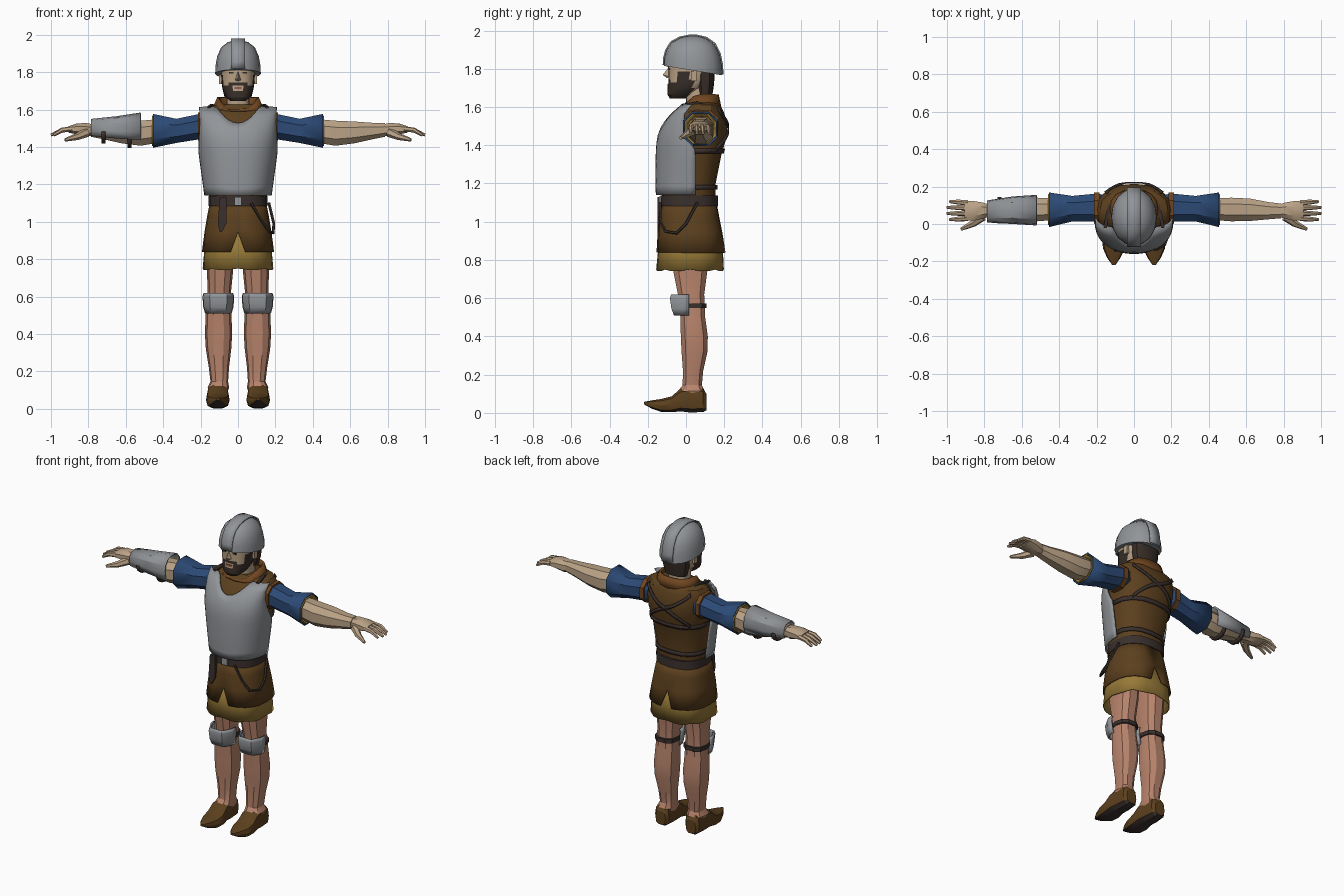
import bpy, bmesh, math
from mathutils import Vector as V

if "Cube" in bpy.data.objects:
    bpy.data.objects.remove(bpy.data.objects["Cube"])


def material(name, rgb):
    m = bpy.data.materials.new(name)
    m.diffuse_color = [((c / 255 + .055) / 1.055) ** 2.4 for c in rgb] + [1]
    m.use_nodes = True
    m.node_tree.nodes["Principled BSDF"].inputs["Base Color"].default_value = m.diffuse_color
    return m


SKIN = material("skin", (186, 162, 134))
LEG = material("leg_skin", (184, 132, 108))
STEEL = material("steel", (146, 149, 153))
BLUE = material("blue_cloth", (44, 74, 118))
TUNIC = material("brown_tunic", (92, 64, 30))
TRIM = material("collar_brown", (112, 70, 32))
GOLD = material("ochre_cloth", (152, 122, 56))
DARK = material("dark_leather", (58, 48, 45))
HAIR = material("hair", (56, 46, 40))
LIP = material("lips", (150, 92, 78))


def mesh(name, verts, faces, mats, rule=None, mirror=False, thick=0):
    me = bpy.data.meshes.new(name)
    me.from_pydata([tuple(v) for v in verts], [], faces)
    bm = bmesh.new()
    bm.from_mesh(me)
    bmesh.ops.recalc_face_normals(bm, faces=bm.faces)
    if rule:
        for f in bm.faces:
            f.material_index = rule(f.calc_center_median(), f.normal)
    bm.to_mesh(me)
    bm.free()
    for m in mats if isinstance(mats, (list, tuple)) else [mats]:
        me.materials.append(m)
    ob = bpy.data.objects.new(name, me)
    bpy.context.collection.objects.link(ob)
    if thick:
        s = ob.modifiers.new("thickness", 'SOLIDIFY')
        s.thickness, s.offset = thick, 0
    if mirror:
        ob.modifiers.new("mirror", 'MIRROR')
    return ob


def loft(name, rings, mats, closed=True, caps=True, **kw):
    n = len(rings[0])
    faces = [(j * n + i, j * n + (i + 1) % n, (j + 1) * n + (i + 1) % n, (j + 1) * n + i)
             for j in range(len(rings) - 1) for i in range(n if closed else n - 1)]
    if closed and caps:
        faces += [tuple(range(n)), tuple(range((len(rings) - 1) * n, len(rings) * n))]
    return mesh(name, [p for r in rings for p in r], faces, mats, **kw)


def sp(v, p):
    return math.copysign(abs(v) ** p, v)


def oval(deg, u0, u1, v0, v1, p=.8):
    a = math.radians(deg)
    return ((u0 + u1) / 2 + (u1 - u0) / 2 * sp(math.cos(a), p),
            (v0 + v1) / 2 + (v1 - v0) / 2 * sp(math.sin(a), p))


def angles(n, a0=0, a1=360, end=False):
    return [a0 + (a1 - a0) * i / n for i in range(n + end)]


def zring(z, cx, hx, y0, y1, degs, p=.8):
    return [V((*oval(a, cx - hx, cx + hx, y0, y1, p), z)) for a in degs]


def xring(x, y0, y1, z0, z1, degs, p=.85):
    return [V((x, *oval(a, y0, y1, z0, z1, p))) for a in degs]


def tube(name, pts, radii, mat, n=6, flat=1, **kw):
    pts, rings = [V(p) for p in pts], []
    for i, p in enumerate(pts):
        t = (pts[min(i + 1, len(pts) - 1)] - pts[max(i - 1, 0)]).normalized()
        s = t.cross(V((0, 0, 1)) if abs(t.z) < .9 else V((0, 1, 0))).normalized()
        u = s.cross(t)
        rings.append([p + radii[i] * (s * math.cos(math.radians(a)) + u * flat * math.sin(math.radians(a)))
                      for a in angles(n, 45, 405)])
    return loft(name, rings, mat, **kw)


def box(name, c, s, mat, **kw):
    x, y, z = (d / 2 for d in s)
    rings = [[V(c) + V((i, j, k)) for i, j in ((-x, -y), (x, -y), (x, y), (-x, y))] for k in (-z, z)]
    return loft(name, rings, mat, **kw)


def lookup(table, z):
    for a, b in zip(table, table[1:]):
        if z <= b[0]:
            t = max(0, (z - a[0]) / (b[0] - a[0]))
            return [u + (w - u) * t for u, w in zip(a[1:], b[1:])]
    return table[-1][1:]


A16 = angles(16)
# Tunic torso: z, half width, front y, back y
TORSO = [(1.07, .15, -.12, .155), (1.2, .16, -.13, .155), (1.35, .18, -.13, .185), (1.45, .193, -.125, .215),
         (1.52, .198, -.095, .215), (1.58, .2, -.045, .195), (1.61, .18, -.01, .18), (1.628, .11, 0, .16)]
loft("tunic_torso", [zring(z, 0, h, a, b, A16) for z, h, a, b in TORSO], TUNIC)


# Straps that follow the torso
def strap(name, path, w=.024):
    rings = []
    for dz in (-w / 2, w / 2):
        row = []
        for a, z in path:
            h, y0, y1 = lookup(TORSO, z + dz)
            row.append(V((*oval(a, -h - .006, h + .006, y0 - .006, y1 + .006), z + dz)))
        rings.append(row)
    loft(name, rings, DARK, closed=False, thick=.008)


for z in (1.37, 1.18):
    strap("back_strap", [(a, z) for a in angles(8, 0, 180, True)])
for s in (1, -1):
    strap("cross_strap", [(90 + s * (45 - 9 * i), 1.59 - .021 * i) for i in range(11)])
tube("shoulder_strap", [(.155, -.02, 1.61), (.14, .06, 1.622), (.12, .13, 1.61), (.105, .17, 1.585)],
     [.013] * 4, DARK, 4, .7, mirror=True)

# Breastplate with scooped neckline: z, half width, front y, side edge y
PLATE = [(1.14, .175, -.153, .05), (1.25, .19, -.155, .05), (1.37, .207, -.153, .05), (1.44, .205, -.147, .01),
         (1.5, .2, -.125, -.01), (1.56, .2, -.08, -.01), (1.612, .203, -.025, .03)]
rows = []
for j in range(11):
    row = []
    for a in angles(32, 180, 360, True):
        c, s = sp(math.cos(math.radians(a)), .85), sp(math.sin(math.radians(a)), .85)
        x = abs(c) * .203
        top = 1.612 if x > .115 else 1.525 + .087 * (x / .115) ** 2
        z = 1.14 + (top - 1.14) * j / 10
        h, y0, ye = lookup(PLATE, z)
        row.append(V((h * c, ye + (ye - y0) * s, z)))
    rows.append(row)
loft("breastplate", rows, STEEL, closed=False, thick=.01)

# Collar, dipping at the throat
low = zring(1.595, 0, .135, -.035, .18, A16)
high = zring(1.665, 0, .105, -.005, .165, A16)
for p, a in zip(high, A16):
    p.z -= .075 * max(0, -math.sin(math.radians(a))) ** 2
loft("collar", [low, high], TRIM, caps=False, thick=.012)
loft("neck", [zring(z, 0, .062, y, .125, A16) for z, y in ((1.57, .0), (1.64, .0), (1.72, -.01))], SKIN)

# Belt, buckle, hanging end and cord loop
loft("belt", [zring(z, 0, .159, -.133, .167, A16) for z in (1.083, 1.137)], DARK)
box("buckle", (0, -.136, 1.11), (.04, .012, .045), STEEL)
loft("belt_end", [[V((x - w, -.148, z)), V((x + w, -.148, z)), V((x + w, -.122, z)), V((x - w, -.122, z))]
                  for z, x, w in ((1.13, -.08, .018), (.99, -.085, .023), (.945, -.092, .005))], DARK)
tube("cord_loop", [(.07, -.135, 1.1), (.125, -.135, 1.01), (.165, -.11, .95), (.188, -.05, .94), (.192, 0, .99),
                   (.165, .06, 1.1)], [.008] * 6, DARK, 5)

# Tunic skirt with front and back slits, and the ochre undershirt
rows = []
for z, h, y0, y1, d in ((1.1, .148, -.122, .157, 0), (1.03, .162, -.135, .17, 0), (.945, .176, -.145, .187, 0),
                        (.838, .19, -.153, .205, 8)):
    r = zring(z, 0, h, y0, y1, angles(10, -90 + d, 90 - d, True))
    if not d:
        r[0].x = r[-1].x = 0
    rows.append(r)
loft("tunic_skirt", rows, TUNIC, closed=False, mirror=True, thick=.006)
hem = zring(.742, 0, .186, -.153, .195, angles(24))
for i, p in enumerate(hem):
    p.z += .008 * (i % 3 == 0)
loft("undershirt_skirt", [zring(.97, 0, .155, -.125, .165, angles(24)), zring(.85, 0, .177, -.143, .19, angles(24)),
                          hem], GOLD, caps=False, thick=.006)

# Legs, knee guards, shoes
A10 = angles(10)
loft("leg", [zring(z, c, h, a, b, A10) for z, c, h, a, b in (
    (.92, .095, .075, -.08, .13), (.74, .096, .07, -.07, .115), (.62, .1, .062, -.045, .098),
    (.5, .104, .069, -.032, .103), (.4, .104, .073, -.03, .117), (.32, .104, .068, -.026, .115),
    (.22, .102, .054, -.018, .092), (.145, .1, .047, -.02, .085), (.115, .105, .057, -.042, .1),
    (.09, .105, .05, -.03, .09))], LEG, mirror=True)
loft("knee_guard", [[V((.105 + x * h, y, z)) for x, y in ((-1, .015), (-.95, -.02), (-.55, f), (.55, f), (.95, -.02), (1, .015))]
                    for z, h, f in ((.51, .066, -.058), (.545, .076, -.072), (.6, .08, -.08), (.618, .074, -.074))],
     STEEL, closed=False, mirror=True, thick=.01)
loft("knee_strap", [zring(z, .102, .073, -.04, .111, A10) for z in (.548, .573)], DARK, mirror=True)
loft("shoe", [[V((x, y, z)) for x, z in (oval(a, .108 - h, .108 + h, z0, z1, .7) for a in A10)]
              for y, h, z0, z1 in ((.107, .035, .012, .1), (.09, .05, .002, .13), (.02, .057, 0, .138),
                                   (-.03, .06, .006, .128), (-.075, .063, .002, .088), (-.13, .058, .004, .074),
                                   (-.18, .036, .022, .066), (-.22, .008, .045, .058))],
     [TUNIC, DARK], rule=lambda c, n: int(n.z < -.6 and c.z < .05), mirror=True)

# Sleeves and arms
A8 = angles(8, 22.5, 382.5)
loft("sleeve", [xring(x, *r, A8) for x, *r in ((.15, .01, .16, 1.44, 1.575), (.22, .01, .163, 1.437, 1.575),
     (.33, .012, .152, 1.42, 1.552), (.455, -.02, .172, 1.392, 1.58))], BLUE, caps=False, mirror=True, thick=.006)
loft("armhole_trim", [xring(x, -.004, .175, 1.428, 1.59, A8) for x in (.185, .213)], TRIM, mirror=True)
loft("sleeve_lining", [xring(x, *r, A8) for x, *r in ((.36, .017, .147, 1.42, 1.547), (.459, -.01, .162, 1.402, 1.57))],
     GOLD, caps=False, mirror=True, thick=.006)
loft("arm", [xring(x, *r, A8) for x, *r in (
    (.33, .03, .135, 1.435, 1.535), (.46, .015, .142, 1.412, 1.55), (.52, .01, .145, 1.402, 1.545),
    (.62, .012, .14, 1.415, 1.54), (.72, .022, .12, 1.438, 1.532), (.785, .028, .112, 1.452, 1.53))],
     SKIN, mirror=True)
loft("palm", [xring(x, *r, A8) for x, *r in (
    (.77, .038, .105, 1.46, 1.522), (.81, .025, .118, 1.452, 1.53), (.86, .014, .127, 1.465, 1.528),
    (.905, .016, .126, 1.475, 1.512))], SKIN, mirror=True)
for i, (y, tip) in enumerate(((.03, .985), (.058, 1.0), (.086, 1.0), (.113, .985))):
    tube("finger", [(.89, y, 1.496), (.94, y + (y - .07) * .1, 1.49), (tip, y + (y - .07) * .15, 1.463)],
         [.015, .0135, .008], SKIN, mirror=True)
tube("thumb", [(.81, .04, 1.478), (.86, .002, 1.455), (.925, -.028, 1.437)], [.026, .019, .009], SKIN, mirror=True)

# Forearm guard on one arm, open underneath and strapped
loft("arm_guard", [xring(x, *r, angles(8, -35, 215, True)) for x, *r in (
    (-.785, .012, .122, 1.44, 1.546), (-.65, .004, .143, 1.42, 1.56), (-.52, -.004, .152, 1.405, 1.58))],
     STEEL, closed=False, thick=.008)
for x, z in ((-.58, 1.4), (-.72, 1.425)):
    loft("arm_guard_strap", [xring(x + d, .008, .138, z, 1.54, angles(6, 180, 360, True)) for d in (-.011, .011)],
         DARK, closed=False, thick=.012)


# Head with painted beard
def beard(c, n):
    if c.y > .035 or c.z > 1.785:
        return 0
    side = abs(c.x) > .068 and c.y > -.05
    chin = c.z < 1.7 or (c.z < 1.728 and abs(c.x) > .026)
    return int(side or chin or (1.728 < c.z < 1.745 and abs(c.x) < .05))


HEAD = [(1.645, .04, -.085, .0), (1.665, .064, -.097, .04), (1.7, .08, -.097, .09), (1.728, .086, -.092, .11),
        (1.745, .088, -.092, .12), (1.785, .09, -.092, .135), (1.82, .092, -.095, .145), (1.89, .085, -.075, .14)]
loft("head", [zring(z, 0, h, a, b, angles(24)) for z, h, a, b in HEAD], [SKIN, HAIR], rule=beard)
mesh("nose", [(0, -.09, 1.808), (-.019, -.083, 1.757), (.019, -.083, 1.757), (0, -.122, 1.768), (0, -.1, 1.752)],
     [(0, 1, 3), (0, 3, 2), (1, 4, 3), (4, 2, 3), (0, 2, 4, 1)], SKIN)
box("mouth", (0, -.093, 1.714), (.04, .008, .011), LIP)
box("eye", (.036, -.088, 1.797), (.024, .008, .009), HAIR, mirror=True)
box("eyebrow", (.036, -.091, 1.814), (.038, .009, .009), HAIR, mirror=True)
box("ear", (.093, .04, 1.762), (.016, .03, .052), SKIN, mirror=True)
loft("hair", [zring(z, 0, h, a, b, A16) for z, h, a, b in (
    (1.665, .072, .06, .138), (1.72, .085, .055, .147), (1.83, .092, .05, .152))], HAIR)


# Helmet: tilted dome and crest band
def helm(scale, h, deg, x=None):
    y_mid, f = .037, scale
    px, py = oval(deg, -.122 * f, .122 * f, y_mid - .152 * f, y_mid + .152 * f, .95)
    return V((px if x is None else x, py, 1.79 + h - .16 * (py - .04) * (1 - h / .19)))


DOME = [(.95, .0), (1, 0), (.985, .045), (.91, .095), (.74, .142), (.45, .17), (.12, .181)]
loft("helmet", [[helm(s, h, a) for a in A16] for s, h in DOME], STEEL)
band = [(s * 1.02, h + .004, a) for a, part in ((270, DOME[1:]), (90, DOME[:0:-1])) for s, h in part]
loft("helmet_crest", [[helm(s, h, a, x) for x in (-.038, 0, .038)] for s, h, a in band], STEEL, closed=False, thick=.008)

# Smooth shading with crisp edges
bpy.ops.object.select_all(action='SELECT')
bpy.context.view_layer.objects.active = bpy.context.selected_objects[0]
bpy.ops.object.shade_smooth_by_angle(angle=math.radians(30))
